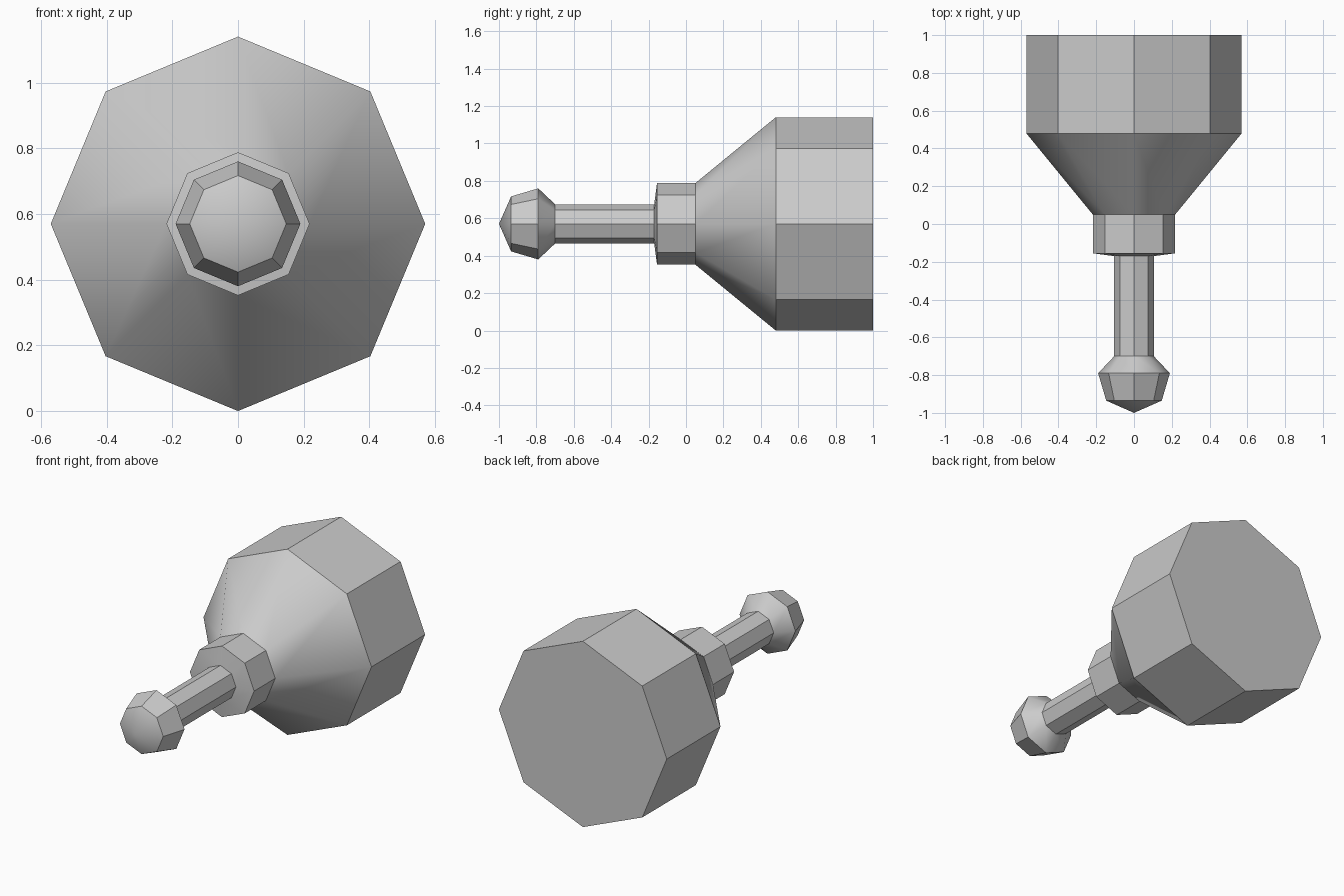
import bpy
import bmesh
import math

cube = bpy.data.objects.get("Cube")
if cube:
    bpy.data.objects.remove(cube, do_unlink=True)

SIDES = 8
AXIS_Z = 0.57  # height of the long axis

grey = bpy.data.materials.new("plain_grey")
grey.use_nodes = True
grey.diffuse_color = (0.6, 0.6, 0.6, 1)
grey.node_tree.nodes["Principled BSDF"].inputs["Base Color"].default_value = (0.6, 0.6, 0.6, 1)


def lathe(name, profile, cap_back=False):
    """Turn (y, radius) points into an eight-sided part about the y axis."""
    bm = bmesh.new()
    rings = []
    for y, r in profile:
        if r == 0:
            rings.append([bm.verts.new((0, y, 0))] * SIDES)
            continue
        angles = [math.tau * i / SIDES for i in range(SIDES)]
        rings.append([bm.verts.new((r * math.cos(a), y, r * math.sin(a))) for a in angles])
    for a, b in zip(rings, rings[1:]):
        for i in range(SIDES):
            j = (i + 1) % SIDES
            corners = list(dict.fromkeys((a[i], b[i], b[j], a[j])))
            bm.faces.new(corners)
    if cap_back:
        bm.faces.new(rings[-1])
    # Faces point away from the axis, and the cap points back
    bm.normal_update()
    for f in bm.faces:
        c = f.calc_center_median()
        out = f.normal.x * c.x + f.normal.z * c.z
        if out < -1e-6 or (cap_back and len(f.verts) == SIDES and f.normal.y < 0):
            f.normal_flip()
    mesh = bpy.data.meshes.new(name)
    bm.to_mesh(mesh)
    bm.free()
    mesh.materials.append(grey)
    obj = bpy.data.objects.new(name, mesh)
    obj.location.z = AXIS_Z
    bpy.context.collection.objects.link(obj)
    bpy.ops.object.select_all(action='DESELECT')
    obj.select_set(True)
    bpy.context.view_layer.objects.active = obj
    bpy.ops.object.shade_smooth_by_angle(angle=math.radians(39))
    return obj


# Knob at the front end: point, tapered sides, sloping back
lathe("knob", [(-1, 0), (-0.935, 0.147), (-0.79, 0.19), (-0.7, 0.105)])
# Slim rod
lathe("stem", [(-0.7, 0.105), (-0.17, 0.105)])
# Collar with a shallow front slope
lathe("collar", [(-0.17, 0.105), (-0.155, 0.218), (0.05, 0.218)])
# Smooth flare out to the large drum
lathe("flare", [(0.05, 0.218), (0.48, 0.57)])
# Closed drum at the back
lathe("drum", [(0.48, 0.57), (1, 0.57)], cap_back=True)
